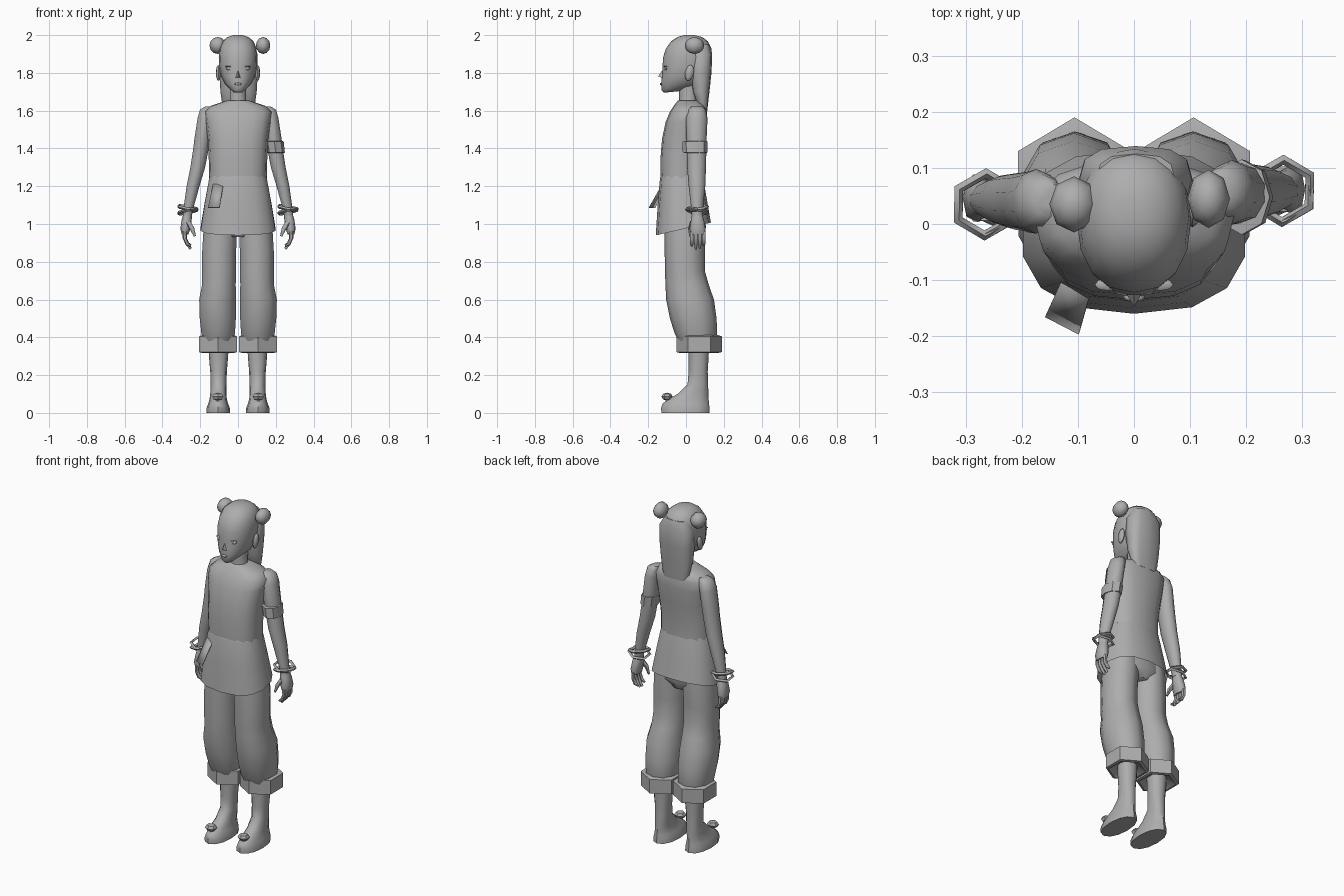
import bpy, bmesh, math
from mathutils import Matrix, Vector

mat = bpy.data.materials.new("plain_grey")
mat.diffuse_color = (0.42, 0.42, 0.42, 1)


def finish(name, bm, angle=45):
    bmesh.ops.recalc_face_normals(bm, faces=bm.faces)
    me = bpy.data.meshes.new(name)
    bm.to_mesh(me)
    bm.free()
    me.materials.append(mat)
    ob = bpy.data.objects.new(name, me)
    bpy.context.collection.objects.link(ob)
    bpy.ops.object.select_all(action='DESELECT')
    ob.select_set(True)
    bpy.context.view_layer.objects.active = ob
    bpy.ops.object.shade_smooth_by_angle(angle=math.radians(angle))
    return ob


def loft(name, rings, n=12, p=2.0, s=1, dy=0, caps=True, angle=45):
    """Rings are (z, centre x, half width, front y, back y[, tilt])."""
    bm = bmesh.new()
    loops = []
    for z, cx, rx, y0, y1, *tilt in rings:
        loop = []
        for i in range(n):
            t = math.pi / 2 + 2 * math.pi * i / n
            c, q = math.cos(t), math.sin(t)
            x = cx + rx * math.copysign(abs(c) ** (2 / p), c)
            y = (y0 + y1) / 2 + (y1 - y0) / 2 * math.copysign(abs(q) ** (2 / p), q)
            loop.append(bm.verts.new((s * x, y + dy, z + (tilt[0] * (y - y0) if tilt else 0))))
        loops.append(loop)
    for a, b in zip(loops, loops[1:]):
        for i in range(n):
            bm.faces.new((a[i], a[(i + 1) % n], b[(i + 1) % n], b[i]))
    if caps:
        bm.faces.new(loops[0])
        bm.faces.new(loops[-1])
    return finish(name, bm, angle)


def ball(name, loc, size, seg=8, rings=6, angle=60, rot=None):
    bm = bmesh.new()
    m = Matrix.Translation(loc) @ (rot or Matrix()) @ Matrix.Diagonal((*size, 1))
    bmesh.ops.create_uvsphere(bm, u_segments=seg, v_segments=rings, radius=1, matrix=m)
    return finish(name, bm, angle)


def ring(name, loc, r, tube, rot):
    """Hexagonal bangle with a square section."""
    bm = bmesh.new()
    loops = []
    for i in range(6):
        a = math.tau * i / 6 + math.pi / 6
        loop = []
        for j in range(4):
            b = math.tau * j / 4
            d = r + tube * math.cos(b)
            v = Vector((d * math.cos(a), d * math.sin(a), tube * math.sin(b)))
            loop.append(bm.verts.new(Vector(loc) + rot @ v))
        loops.append(loop)
    for i in range(6):
        a, b = loops[i], loops[(i + 1) % 6]
        for j in range(4):
            bm.faces.new((a[j], b[j], b[(j + 1) % 4], a[(j + 1) % 4]))
    finish(name, bm, 62)


def tube(name, pts, radii, n=6):
    """Thin limb through a few points."""
    bm = bmesh.new()
    pts = [Vector(p) for p in pts]
    loops = []
    for k, p in enumerate(pts):
        d = (pts[min(k + 1, len(pts) - 1)] - pts[max(k - 1, 0)]).normalized()
        u = d.cross(Vector((0, 1, 0))).normalized()
        w = d.cross(u)
        loops.append([bm.verts.new(p + radii[k] * (u * math.cos(math.tau * i / n) + w * math.sin(math.tau * i / n)))
                      for i in range(n)])
    for a, b in zip(loops, loops[1:]):
        for i in range(n):
            bm.faces.new((a[i], a[(i + 1) % n], b[(i + 1) % n], b[i]))
    bm.faces.new(loops[0])
    bm.faces.new(loops[-1])
    finish(name, bm, 60)


# Head, neck and long back hair
loft("head", [
    (1.695, 0, .025, -.118, -.03, .1), (1.708, 0, .045, -.129, .03, .12), (1.74, 0, .07, -.132, .08),
    (1.78, 0, .09, -.128, .115), (1.83, 0, .1, -.124, .13), (1.88, 0, .102, -.122, .137),
    (1.93, 0, .098, -.106, .134), (1.968, 0, .082, -.078, .115), (1.99, 0, .055, -.045, .085),
    (2.0, 0, .025, -.01, .045)], n=16, p=2.2, angle=60)
loft("neck", [(1.61, 0, .06, -.04, .075), (1.66, 0, .045, -.036, .06), (1.74, 0, .046, -.04, .07)], n=10)
loft("back_hair", [
    (1.595, .003, .07, .085, .112), (1.63, .003, .086, .06, .116), (1.70, .003, .096, .035, .124),
    (1.80, .003, .102, .02, .135), (1.90, .003, .1, .02, .139), (1.95, .003, .07, .03, .125)],
    n=12, p=2.8, angle=50)
ball("left_bun", (-.107, .035, 1.945), (.044, .05, .045), 8, 6)
ball("right_bun", (.133, .045, 1.945), (.038, .052, .045), 8, 6)

# Face details
bm = bmesh.new()
nose = [bm.verts.new(v) for v in ((0, -.118, 1.825), (-.016, -.12, 1.772), (.016, -.12, 1.772), (0, -.148, 1.782))]
for f in ((0, 1, 3), (0, 3, 2), (1, 2, 3), (0, 2, 1)):
    bm.faces.new([nose[i] for i in f])
finish("nose", bm, 80)
ball("lips", (0, -.131, 1.741), (.02, .008, .007), 8, 4)
for s, side in ((-1, "left"), (1, "right")):
    ball(side + "_eye", (s * .045, -.106, 1.823), (.019, .011, .009), 8, 4)
    ball(side + "_eyelid", (s * .047, -.108, 1.834), (.023, .011, .004), 8, 4)
    ball(side + "_ear", (s * .104, .018, 1.80), (.013, .023, .043), 8, 6,
         rot=Matrix.Rotation(math.radians(-12), 4, 'X'))

# Shirt body and flared skirt of the tunic
loft("shirt", [
    (1.24, 0, .153, -.134, .09), (1.35, 0, .155, -.135, .09), (1.45, 0, .16, -.127, .105),
    (1.54, 0, .172, -.108, .112), (1.595, 0, .178, -.085, .112), (1.625, 0, .145, -.065, .105),
    (1.645, 0, .085, -.05, .09), (1.655, 0, .058, -.042, .075)], n=16, p=2.5, angle=60)
loft("tunic_skirt", [
    (1.255, 0, .152, -.134, .088), (1.24, 0, .156, -.138, .092), (1.10, 0, .18, -.15, .112, .08),
    (.94, 0, .202, -.16, .132, .23)], n=14, p=2.5, caps=False)
loft("hips", [(.93, 0, .06, -.09, .08), (.98, 0, .17, -.115, .105), (1.12, 0, .165, -.125, .1)], n=14, p=2.4)

# Loose tab on the front of the tunic
bm = bmesh.new()
bm.faces.new([bm.verts.new(v) for v in ((-.13, -.103, 1.21), (-.077, -.122, 1.21),
                                        (-.097, -.193, 1.085), (-.157, -.162, 1.085))])
tab = finish("tunic_tab", bm)
sol = tab.modifiers.new("thickness", 'SOLIDIFY')
sol.thickness = .005

for s, side in ((-1, "left"), (1, "right")):
    dy = .008 * s - .004
    # Arm and palm
    loft(side + "_arm", [
        (1.622, .15, .025, .025, .085), (1.605, .163, .04, .008, .1), (1.56, .174, .042, -.005, .11),
        (1.45, .189, .044, -.003, .105), (1.40, .196, .043, 0, .104), (1.30, .213, .041, .002, .102),
        (1.20, .238, .036, .01, .098), (1.08, .263, .027, .024, .086), (1.045, .268, .025, .026, .084)],
        n=10, s=s, dy=dy)
    loft(side + "_palm", [
        (1.06, .266, .022, .03, .08), (1.02, .272, .027, .022, .092), (.975, .279, .026, .015, .1),
        (.945, .28, .018, .02, .098)], n=8, p=2.5, s=s, dy=dy, angle=60)
    # Curled fingers and thumb
    for k, (y, low) in enumerate(((.027, .885), (.048, .868), (.069, .872), (.09, .888))):
        tube(f"{side}_finger_{k + 1}", [(s * .281, y + dy, .96), (s * .282, y + dy, .925),
                                        (s * .268, y + dy, .895), (s * .25, y + dy, low)],
             (.012, .011, .01, .006))
    tube(side + "_thumb", [(s * .265, .03 + dy, 1.01), (s * .243, .018 + dy, .975),
                           (s * .228, .018 + dy, .935)], (.014, .012, .006))
    # Two crossing bangles
    for k, a in enumerate((10, -12)):
        rot = Matrix.Rotation(math.radians(a), 3, 'Y') @ Matrix.Rotation(math.radians(a * .7), 3, 'X')
        ring(f"{side}_bangle_{k + 1}", (s * .265, .053 + dy * 1.5, 1.085 - .018 * k), .056, .009, rot)
    # Baggy trouser leg and folded hexagonal cuff
    loft(side + "_trouser_leg", [
        (.38, .105, .082, -.04, .155), (.42, .105, .093, -.06, .165), (.50, .107, .1, -.085, .162),
        (.60, .108, .102, -.105, .148), (.68, .101, .093, -.109, .12), (.75, .1, .094, -.111, .1),
        (.85, .1, .094, -.113, .1), (.97, .094, .093, -.115, .104), (1.08, .088, .085, -.112, .1)],
        n=10, p=2.2, s=s, angle=60)
    loft(side + "_cuff", [
        (.345, .106, .055, .01, .13), (.318, .106, .1, -.035, .172), (.322, .106, .116, -.05, .19),
        (.405, .106, .116, -.05, .19), (.412, .106, .095, -.03, .17)], n=6, s=s, angle=40)
    # Shin and shoe in one piece
    loft(side + "_boot", [
        (0, .105, .063, -.13, .125), (.025, .105, .062, -.132, .125), (.048, .105, .053, -.125, .122),
        (.072, .105, .046, -.095, .12), (.10, .104, .043, -.045, .119), (.15, .103, .042, .008, .117),
        (.22, .103, .044, .014, .115), (.30, .103, .051, .014, .12), (.36, .103, .053, .012, .122)],
        n=12, p=2.2, s=s)
    # Small faceted bauble on the toe
    ball(side + "_toe_bauble", (s * .107, -.1, .086), (.034, .03, .021), 6, 4, angle=30)
    tube(side + "_bauble_stem", [(s * .107, -.1, .04), (s * .107, -.1, .08)], (.008, .008), 5)

# Band on one upper arm only
loft("arm_band", [
    (1.375, .2, .04, .012, .1), (1.378, .2, .048, -.02, .11), (1.437, .192, .05, -.022, .112),
    (1.44, .192, .04, .012, .1)], n=8, dy=.003, angle=40)
